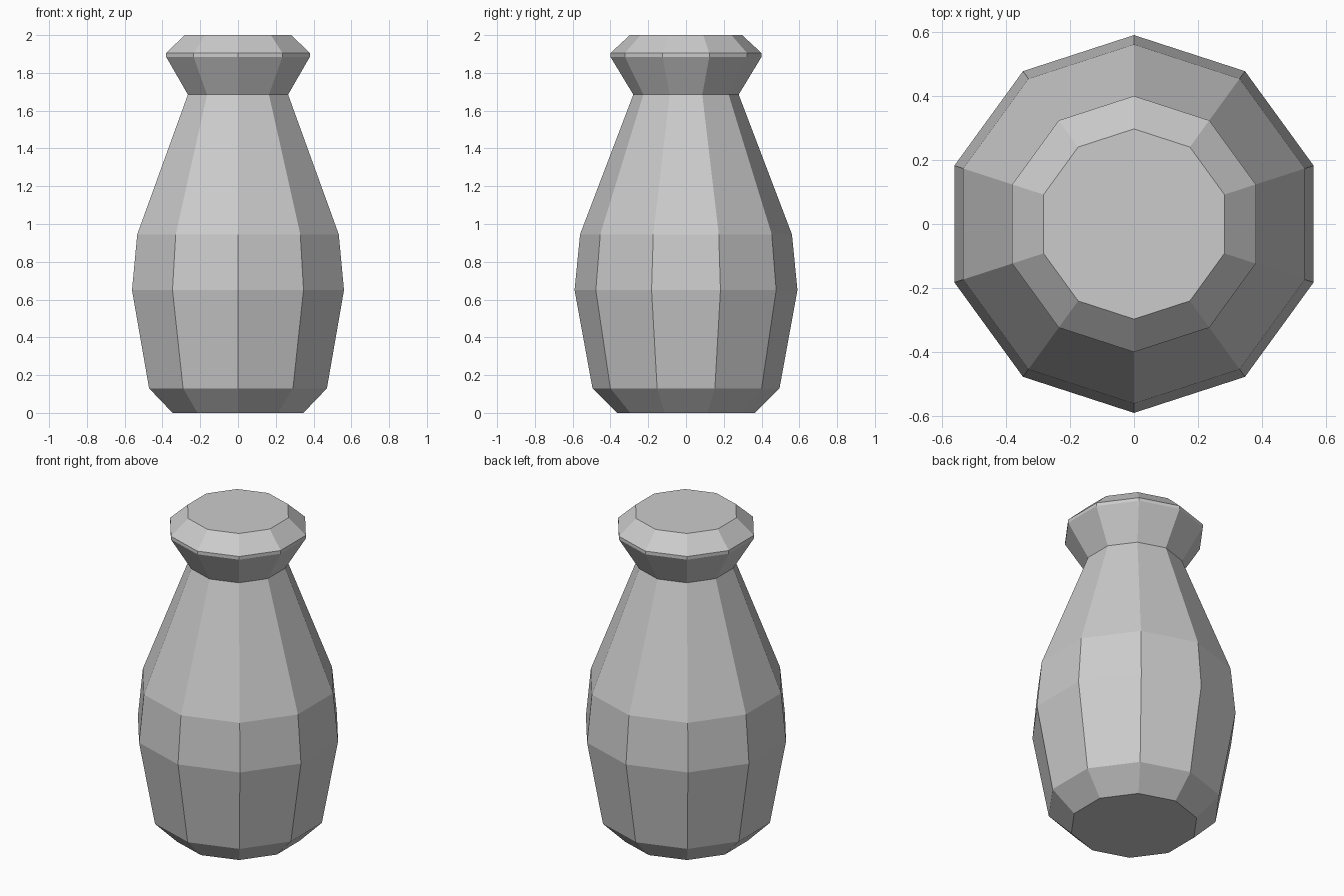
import bpy, bmesh
from math import cos, sin, pi

if "Cube" in bpy.data.objects:
    bpy.data.objects.remove(bpy.data.objects["Cube"])

SIDES = 10

# Outline from base to lid: (corner radius, height)
PROFILE = [
    (0.364, 0.0), (0.495, 0.13), (0.59, 0.65), (0.561, 0.945),
    (0.279, 1.685), (0.40, 1.885), (0.40, 1.905), (0.297, 2.0),
]


def lathe(name, profile, sides):
    """Spin an outline into a capped, flat-faced solid with a corner at the front."""
    bm = bmesh.new()
    rings = []
    for r, z in profile:
        angles = [-pi / 2 + 2 * pi * i / sides for i in range(sides)]
        rings.append([bm.verts.new((r * cos(a), r * sin(a), z)) for a in angles])
    for low, high in zip(rings, rings[1:]):
        for i in range(sides):
            j = (i + 1) % sides
            bm.faces.new((low[i], low[j], high[j], high[i]))
    bm.faces.new(rings[0][::-1])
    bm.faces.new(rings[-1])
    mesh = bpy.data.meshes.new(name)
    bm.to_mesh(mesh)
    bm.free()
    obj = bpy.data.objects.new(name, mesh)
    bpy.context.collection.objects.link(obj)
    return obj


# Faceted bottle with flared, closed rim
lathe("bottle", PROFILE, SIDES)
